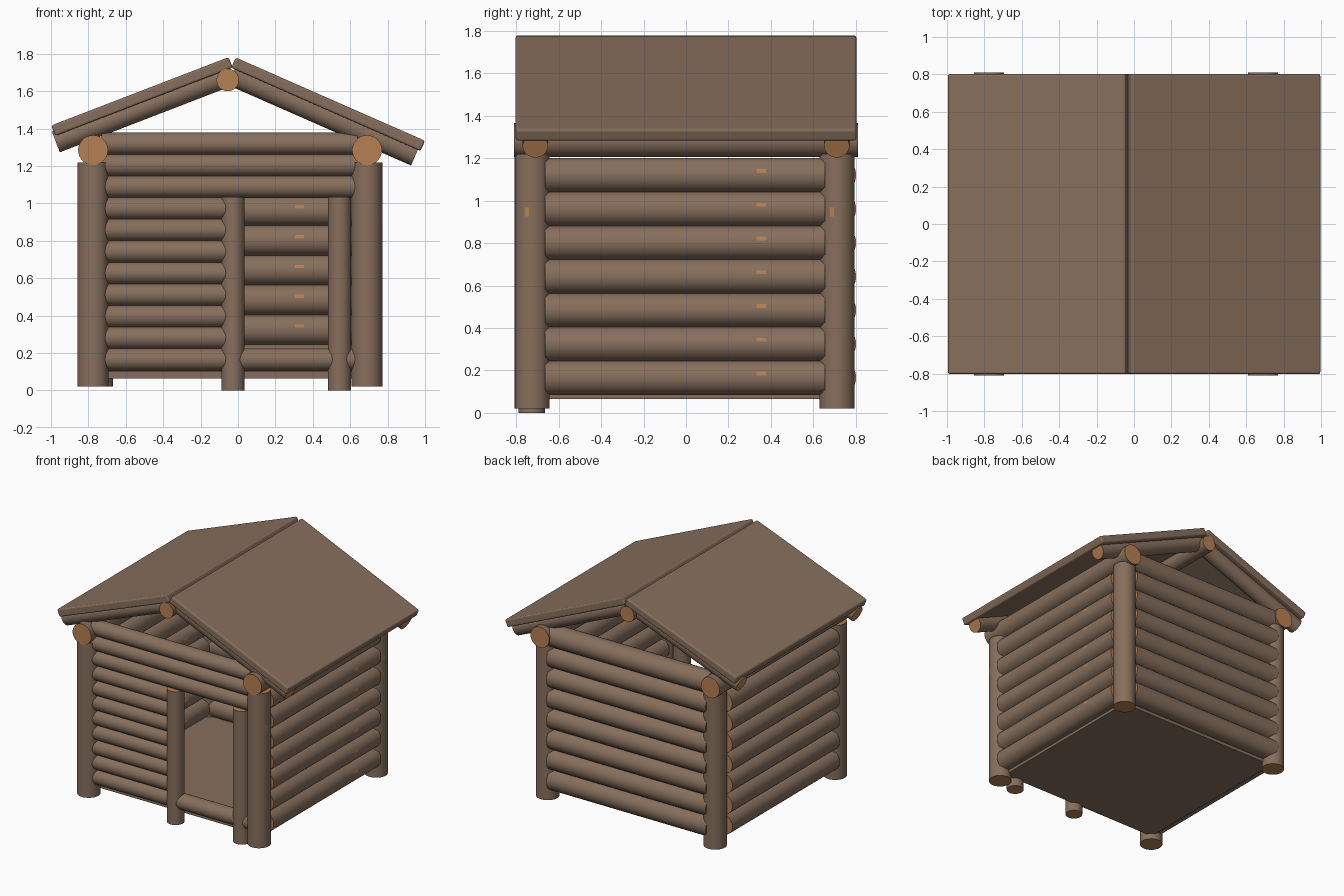
import bpy, bmesh, math
from mathutils import Vector

if "Cube" in bpy.data.objects:
    bpy.data.objects.remove(bpy.data.objects["Cube"])


def material(name, rgb):
    m = bpy.data.materials.new(name)
    m.diffuse_color = (*rgb, 1)
    m.use_nodes = True
    m.node_tree.nodes["Principled BSDF"].inputs["Base Color"].default_value = m.diffuse_color
    return m


BARK = material("bark brown", (0.242, 0.159, 0.109))
CUT = material("cut wood orange", (0.47, 0.215, 0.085))


def finish(bm, name):
    bmesh.ops.recalc_face_normals(bm, faces=bm.faces)
    me = bpy.data.meshes.new(name)
    bm.to_mesh(me)
    bm.free()
    me.materials.append(BARK)
    me.materials.append(CUT)
    ob = bpy.data.objects.new(name, me)
    bpy.context.collection.objects.link(ob)
    return ob


def log(name, a, b, r, knot=None, n=28):
    """Round log from a to b with cut ends and one knot facing a direction."""
    a, b = Vector(a), Vector(b)
    axis = (b - a).normalized()
    side = Vector(knot) if knot else Vector((0.3, 0.5, -1))
    u = (side - axis * side.dot(axis)).normalized()
    v = axis.cross(u)
    bm = bmesh.new()
    rings = []
    for t in (0, 0.755, 0.79, 1):
        c = a.lerp(b, t)
        rings.append([bm.verts.new(c + r * (u * math.cos(w) + v * math.sin(w)))
                      for w in ((i - 0.5) * math.tau / n for i in range(n))])
    for k in range(3):
        for i in range(n):
            j = (i + 1) % n
            f = bm.faces.new((rings[k][i], rings[k][j], rings[k + 1][j], rings[k + 1][i]))
            f.smooth = True
            if knot and k == 1 and i == 0:
                f.material_index = 1
    for ring in (rings[0], rings[3]):
        cap = bm.faces.new(ring)
        cap.material_index = 1
        for e in cap.edges:
            e.smooth = False
    return finish(bm, name)


def box(name, center, size, angle=0.0, bevel=0.0):
    bm = bmesh.new()
    bmesh.ops.create_cube(bm, size=1)
    bmesh.ops.scale(bm, vec=size, verts=bm.verts)
    if bevel:
        bmesh.ops.bevel(bm, geom=bm.edges[:], offset=bevel, segments=3,
                        profile=0.5, affect='EDGES')
    ob = finish(bm, name)
    ob.location = center
    ob.rotation_euler.y = angle
    return ob


LX, RX = -0.775, 0.69          # side wall lines
FY, BY = -0.725, 0.712         # front and back post lines

# floor
box("floor", (-0.04, 0, 0.085), (1.42, 1.38, 0.04))

# corner posts
for name, x, y in (("front_left", LX, FY), ("front_right", RX, FY),
                   ("back_left", -0.75, BY), ("back_right", RX, BY)):
    log(name + "_post", (x, y, 0.02), (x, y, 1.22), 0.083, (1, -0.3, 0))

# door posts
for name, x in (("left", -0.027), ("right", 0.543)):
    log(name + "_door_post", (x, -0.727, 0), (x, -0.727, 1.035), 0.0625)

# side and back walls
for i in range(8):
    z = 0.166 + 0.159 * i
    if i < 7:
        for name, x in (("left", LX), ("right", RX)):
            log(f"{name}_wall_log_{i}", (x, -0.665, z), (x, 0.655, z), 0.082, (1, 0, 0.25))
    log(f"back_wall_log_{i}", (-0.73, 0.72, z), (0.64, 0.72, z), 0.082, (0, -1, 0.25))

# front wall, with the doorway left open
for i in range(11):
    z = 0.166 + 0.1154 * i
    end = -0.03 if 0 < i < 8 else 0.64
    log(f"front_wall_log_{i}", (-0.73, -0.717, z), (end, -0.717, z), 0.0595)

# eave beams and ridge beam
for name, x in (("left", LX), ("right", RX)):
    log(name + "_eave_beam", (x, -0.81, 1.285), (x, 0.81, 1.285), 0.08)
log("ridge_beam", (-0.055, -0.803, 1.66), (-0.055, 0.803, 1.66), 0.06)

# rafters
for name, y in (("front", -0.71), ("back", 0.71)):
    log(name + "_left_rafter", (-0.974, y, 1.329), (-0.08, y, 1.674), 0.06)
    log(name + "_right_rafter", (0.949, y, 1.258), (-0.03, y, 1.688), 0.06)

# roof slabs, placed from their top edge lines
for name, x0, z0, x1, z1 in (("left", -0.998, 1.417, -0.05, 1.782),
                             ("right", -0.012, 1.78, 1.0, 1.335)):
    d = Vector((x1 - x0, 0, z1 - z0))
    normal = Vector((-d.z, 0, d.x)).normalized()
    mid = Vector(((x0 + x1) / 2, 0, (z0 + z1) / 2)) - normal * 0.03
    box(name + "_roof", mid, (d.length, 1.606, 0.06), math.atan2(-d.z, d.x), 0.012)
